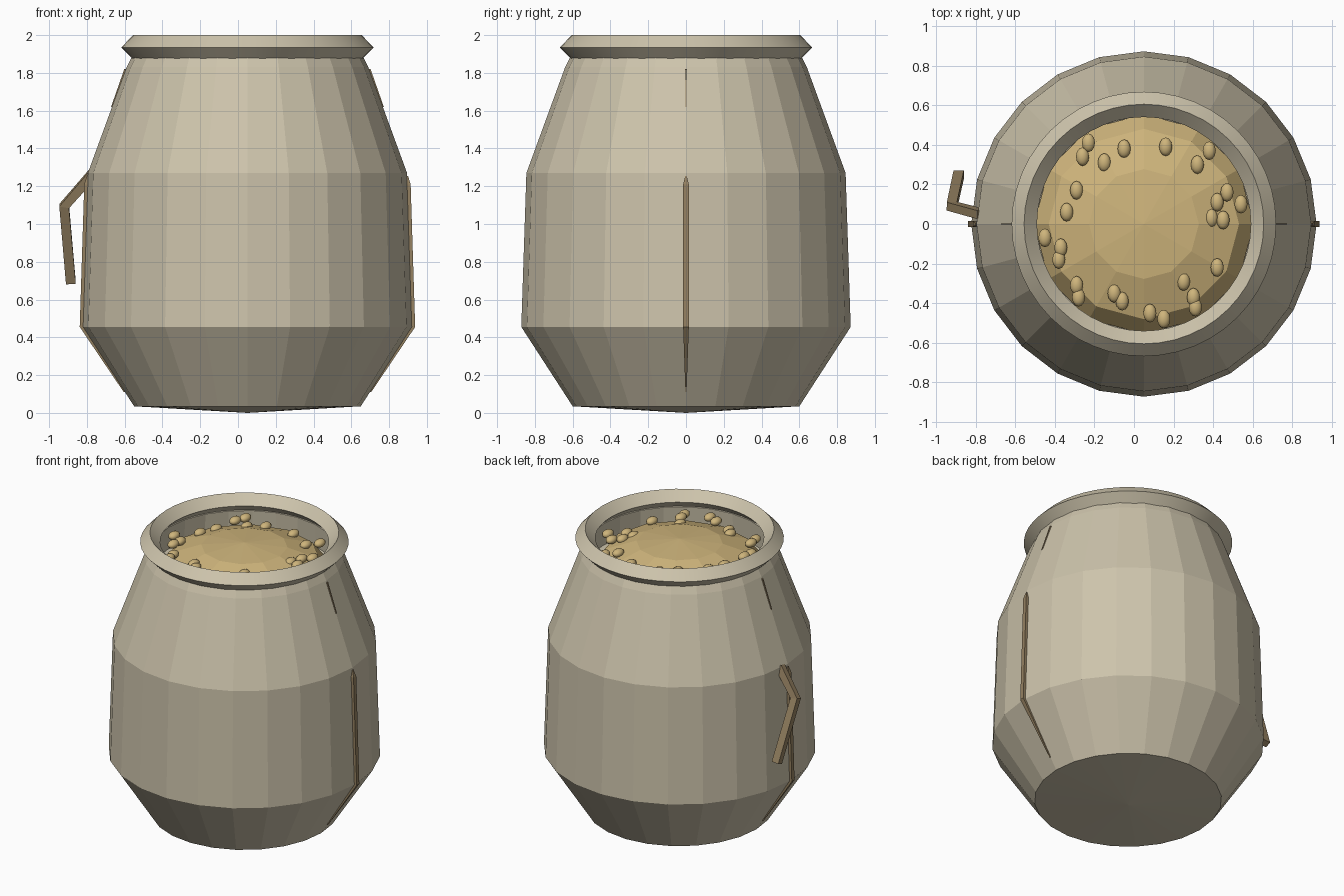
import bpy, bmesh, math
from mathutils import Vector, Matrix

cube = bpy.data.objects.get("Cube")
if cube:
    bpy.data.objects.remove(cube, do_unlink=True)

CX = 0.05  # barrel axis


def material(name, rgb):
    m = bpy.data.materials.new(name)
    m.use_nodes = True
    m.diffuse_color = (*rgb, 1)
    m.node_tree.nodes["Principled BSDF"].inputs["Base Color"].default_value = (*rgb, 1)
    return m


CREAM = material("cream", (0.61, 0.55, 0.41))
GRAIN = material("grain gold", (0.62, 0.46, 0.20))
BROWN = material("strap brown", (0.30, 0.22, 0.12))


def finish(bm, name, mat, smooth=None):
    bmesh.ops.recalc_face_normals(bm, faces=bm.faces)
    mesh = bpy.data.meshes.new(name)
    bm.to_mesh(mesh)
    bm.free()
    mesh.materials.append(mat)
    obj = bpy.data.objects.new(name, mesh)
    bpy.context.collection.objects.link(obj)
    if smooth:
        bpy.ops.object.select_all(action="DESELECT")
        obj.select_set(True)
        bpy.context.view_layer.objects.active = obj
        bpy.ops.object.shade_smooth_by_angle(angle=math.radians(smooth))
    return obj


def lathe(name, profile, sides, mat, smooth=None):
    """Spin (radius, height) points about the barrel axis."""
    bm = bmesh.new()
    verts = [bm.verts.new((CX + r, 0, z)) for r, z in profile]
    edges = [bm.edges.new(pair) for pair in zip(verts, verts[1:])]
    bmesh.ops.spin(bm, geom=verts + edges, cent=(CX, 0, 0), axis=(0, 0, 1),
                   angle=math.tau, steps=sides, use_merge=True)
    bmesh.ops.remove_doubles(bm, verts=bm.verts, dist=0.0005)
    return finish(bm, name, mat, smooth)


def sweep(name, sections, mat):
    """Join four-cornered sections into a closed bar."""
    bm = bmesh.new()
    rings = [[bm.verts.new(p) for p in s] for s in sections]
    for a, b in zip(rings, rings[1:]):
        for i in range(4):
            j = (i + 1) % 4
            bm.faces.new((a[i], a[j], b[j], b[i]))
    bm.faces.new(rings[0])
    bm.faces.new(rings[-1][::-1])
    return finish(bm, name, mat)


# Faceted body, folding inward at the mouth
lathe("body", [(0, 0), (0.6, 0.035), (0.872, 0.455), (0.845, 1.27), (0.64, 1.83),
               (0.61, 1.89), (0.59, 1.88), (0.6, 1.72), (0, 1.7)], 24, CREAM)

# Diamond-section rim
lathe("rim", [(0.605, 1.87), (0.668, 1.935), (0.605, 2.0), (0.54, 1.935),
              (0.605, 1.87)], 48, CREAM, 30)

# Low-poly mound of grain
MOUND_R, MOUND_Z, MOUND_H = 0.555, 1.74, 0.19
steps = [math.radians(a) for a in (0, 30, 60, 90)]
lathe("grain_mound", [(MOUND_R * math.sin(a), MOUND_Z + MOUND_H * math.cos(a))
                      for a in steps], 12, GRAIN)

# Loose grains around the edge of the mound
spots = [(-.23, .41), (-.26, .34), (-.15, .31), (-.05, .38), (.16, .39), (.38, .37),
         (.32, .3), (.47, .16), (.54, .1), (.42, .11), (.45, .02), (.39, .03),
         (-.29, .17), (-.34, .06), (-.45, -.07), (-.37, -.12), (-.38, -.18),
         (-.29, -.31), (-.28, -.37), (-.1, -.35), (-.06, -.39), (.08, -.45),
         (.15, -.48), (.3, -.37), (.31, -.42), (.25, -.29), (.42, -.22)]
grains = bmesh.new()
for x, y in spots:
    place = Matrix.Translation((x, y, 1.872)) @ Matrix.Diagonal((0.033, 0.047, 0.027, 1))
    bmesh.ops.create_uvsphere(grains, u_segments=12, v_segments=8, radius=1, matrix=place)
finish(grains, "loose_grains", GRAIN, 40)


# Thin tapered seam strips on both sides
def seam(name, side, points):
    sections = []
    for r, z, w in points:
        inner, outer = CX + side * (r - 0.05), CX + side * r
        sections.append([(inner, -w, z), (outer, -w, z), (outer, w, z), (inner, w, z)])
    sweep(name, sections, BROWN)


for label, side in (("left", 1), ("right", -1)):
    seam(label + "_lower_seam", side, [(0.655, 0.11, 0.003), (0.888, 0.455, 0.015),
                                       (0.864, 1.21, 0.015), (0.85, 1.255, 0.004)])
    seam(label + "_upper_seam", side, [(0.722, 1.62, 0.003), (0.652, 1.82, 0.004)])

# Bent strap hanging off the right side
path = [Vector(p) for p in ((-0.77, 0.05, 1.265), (-0.92, 0.09, 1.095), (-0.885, 0.25, 0.69))]
across = Vector((0.0, 1.0, 0.25)).normalized()
sections = []
for i, p in enumerate(path):
    along = (path[min(i + 1, 2)] - path[max(i - 1, 0)]).normalized()
    u = (across - along * across.dot(along)).normalized() * 0.022
    v = along.cross(u).normalized() * 0.026
    sections.append([p + u + v, p - u + v, p - u - v, p + u - v])
sweep("hanging_strap", sections, BROWN)
